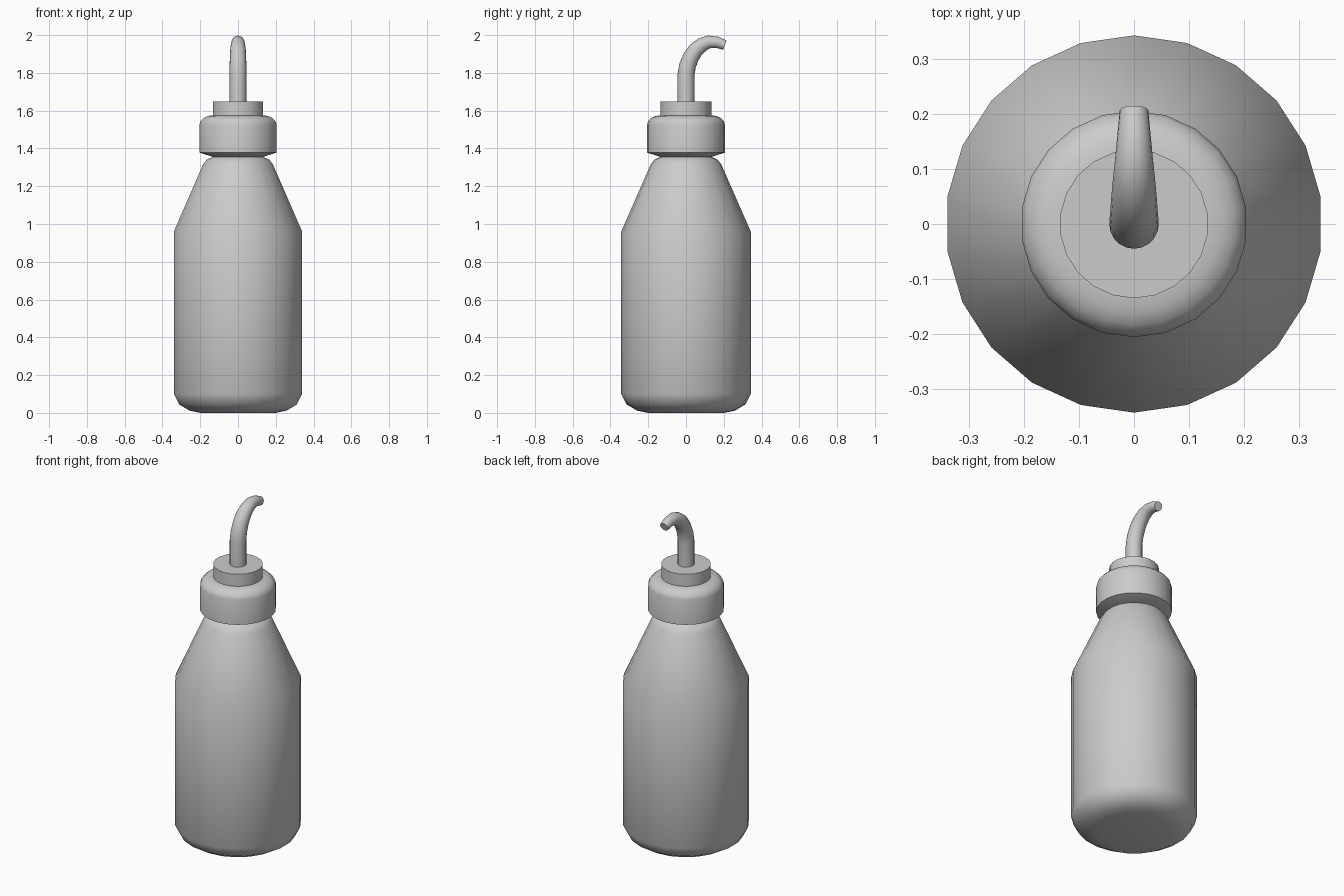
import bpy, bmesh, math
from mathutils import Vector

if "Cube" in bpy.data.objects:
    bpy.data.objects.remove(bpy.data.objects["Cube"])


def skin(name, rings, sharp_angle):
    """Join equal-sized rings of points into a capped, smooth-shaded tube."""
    bm = bmesh.new()
    loops = [[bm.verts.new(p) for p in ring] for ring in rings]
    n = len(loops[0])
    for a, b in zip(loops, loops[1:]):
        for i in range(n):
            j = (i + 1) % n
            bm.faces.new((a[i], a[j], b[j], b[i]))
    bm.faces.new(loops[0][::-1])
    bm.faces.new(loops[-1])
    bmesh.ops.recalc_face_normals(bm, faces=bm.faces)
    mesh = bpy.data.meshes.new(name)
    bm.to_mesh(mesh)
    bm.free()
    obj = bpy.data.objects.new(name, mesh)
    bpy.context.collection.objects.link(obj)
    bpy.ops.object.select_all(action='DESELECT')
    obj.select_set(True)
    bpy.context.view_layer.objects.active = obj
    bpy.ops.object.shade_smooth_by_angle(angle=math.radians(sharp_angle))
    return obj


def lathe(name, profile, sides=22, sharp_angle=45):
    angles = [math.pi / 2 + math.tau * i / sides for i in range(sides)]
    return skin(name, [[(r * math.cos(a), r * math.sin(a), z) for a in angles]
                       for r, z in profile], sharp_angle)


# Bottle body with rounded base and conical shoulder
lathe("bottle_body", [
    (0.20, 0.0), (0.26, 0.012), (0.315, 0.045), (0.343, 0.10),
    (0.343, 0.96), (0.187, 1.315), (0.168, 1.34), (0.132, 1.357), (0.125, 1.40)])

# Screw cap with bevelled underside and rounded top
lathe("screw_cap", [
    (0.13, 1.354), (0.206, 1.378), (0.206, 1.527), (0.20, 1.545),
    (0.183, 1.562), (0.16, 1.572), (0.13, 1.576)])

# Collar at the foot of the spout
lathe("spout_collar", [(0.135, 1.56), (0.135, 1.648)])

# Tapered spout bending backwards: y, z, radius
path = [(0, 1.63, .045), (0, 1.79, .045), (.008, 1.838, .0445),
        (.026, 1.883, .043), (.052, 1.922, .041), (.085, 1.949, .038),
        (.122, 1.964, .034), (.165, 1.962, .030), (.206, 1.947, .026)]
centres = [Vector((0, y, z)) for y, z, r in path]
rings = []
for i, (c, p) in enumerate(zip(centres, path)):
    along = (centres[min(i + 1, len(path) - 1)] - centres[max(i - 1, 0)]).normalized()
    side = Vector((1, 0, 0))
    up = along.cross(side)
    rings.append([c + p[2] * (math.cos(t) * side + math.sin(t) * up)
                  for t in (math.tau * k / 20 for k in range(20))])
skin("spout", rings, 45)
